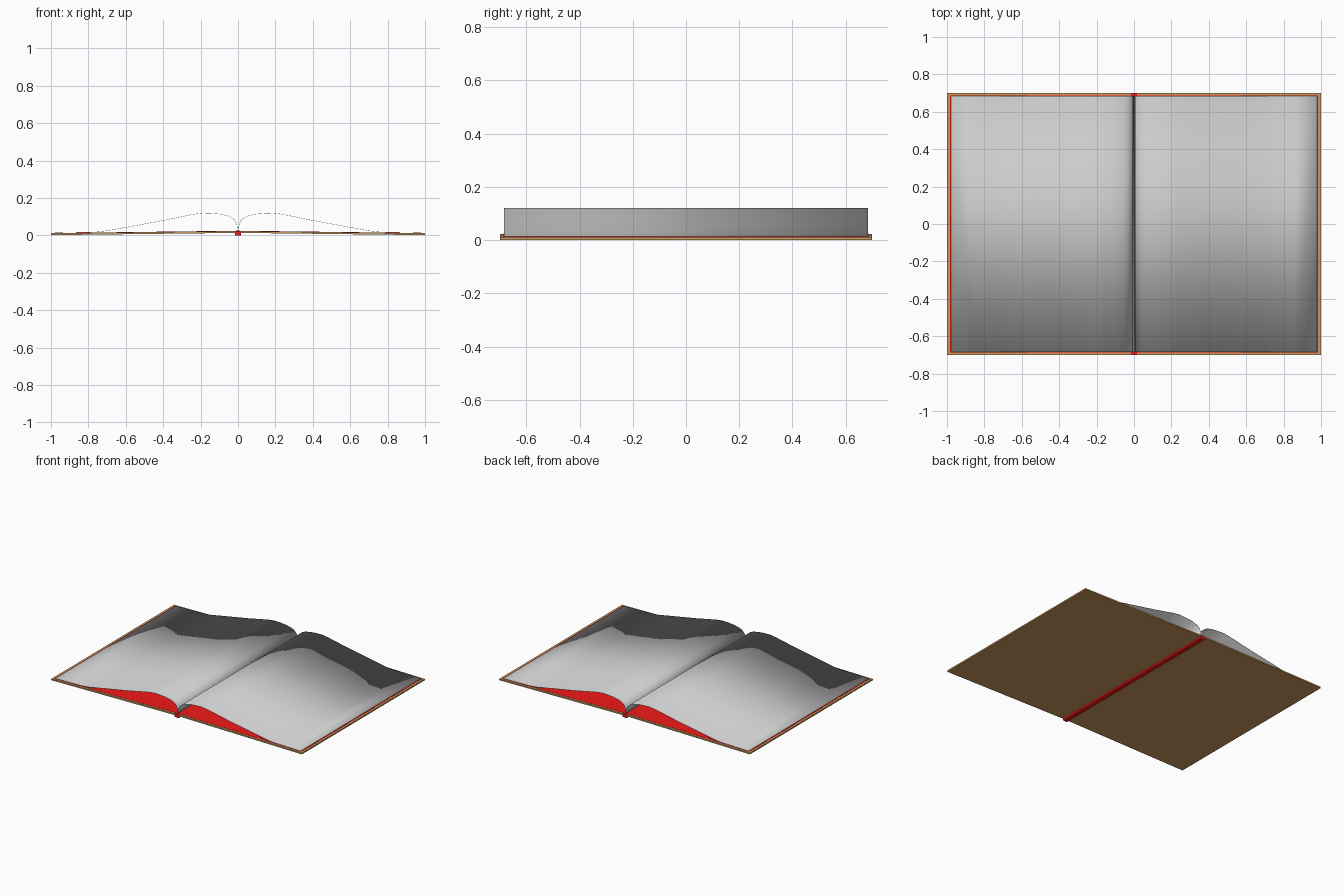
import bpy, bmesh

if "Cube" in bpy.data.objects:
    bpy.data.objects.remove(bpy.data.objects["Cube"])


def material(name, color):
    m = bpy.data.materials.new(name)
    m.diffuse_color = (*color, 1)
    m.use_nodes = True
    m.node_tree.nodes["Principled BSDF"].inputs["Base Color"].default_value = m.diffuse_color
    return m


tan = material("tan_board", (0.6, 0.33, 0.12))
red = material("red_paper", (0.9, 0.01, 0.01))


def extrude_profile(name, points, half_y, mat=None, closed=True):
    """Sweep an (x, z) profile along y; closed profiles get end caps."""
    bm = bmesh.new()
    front = [bm.verts.new((x, -half_y, z)) for x, z in points]
    back = [bm.verts.new((x, half_y, z)) for x, z in points]
    n = len(points)
    for i in range(n if closed else n - 1):
        j = (i + 1) % n
        bm.faces.new((front[i], front[j], back[j], back[i]))
    if closed:
        bm.faces.new(front)
        bm.faces.new(back[::-1])
        bmesh.ops.recalc_face_normals(bm, faces=bm.faces)
    mesh = bpy.data.meshes.new(name)
    bm.to_mesh(mesh)
    bm.free()
    obj = bpy.data.objects.new(name, mesh)
    bpy.context.collection.objects.link(obj)
    if mat:
        mesh.materials.append(mat)
    return obj


def mirror_x(obj):
    obj.modifiers.new("mirror", 'MIRROR').use_axis[0] = True


# Cover boards, sloping gently down from the spine
cover = extrude_profile("cover_boards",
                        [(0.017, 0.013), (1.0, 0.001), (1.0, 0.011), (0.017, 0.023)], 0.7, tan)
mirror_x(cover)

# Spine strip
extrude_profile("spine", [(-0.017, 0), (0.017, 0), (0.017, 0.023), (-0.017, 0.023)], 0.7, red)

# Red endpapers lying on the boards
endpaper = extrude_profile("endpapers",
                           [(0.0, 0.022), (0.985, 0.010), (0.985, 0.0122), (0.0, 0.0245)], 0.686, red)
mirror_x(endpaper)

# Arched page sheets, hollow underneath, softly shaded over the rim
curve = [(0.001, 0.027), (0.006, 0.06), (0.015, 0.08), (0.033, 0.095), (0.055, 0.105),
         (0.095, 0.114), (0.145, 0.1185), (0.19, 0.12), (0.24, 0.113), (0.40, 0.080),
         (0.57, 0.049), (0.70, 0.025), (0.76, 0.0185), (0.86, 0.0165), (0.978, 0.0145)]
pages = extrude_profile("pages", curve, 0.684, closed=False)
solid = pages.modifiers.new("thickness", 'SOLIDIFY')
solid.thickness = 0.0015
solid.offset = -1
mirror_x(pages)
pages.modifiers["mirror"].use_mirror_merge = False
pages.data.polygons.foreach_set("use_smooth", [True] * len(pages.data.polygons))
